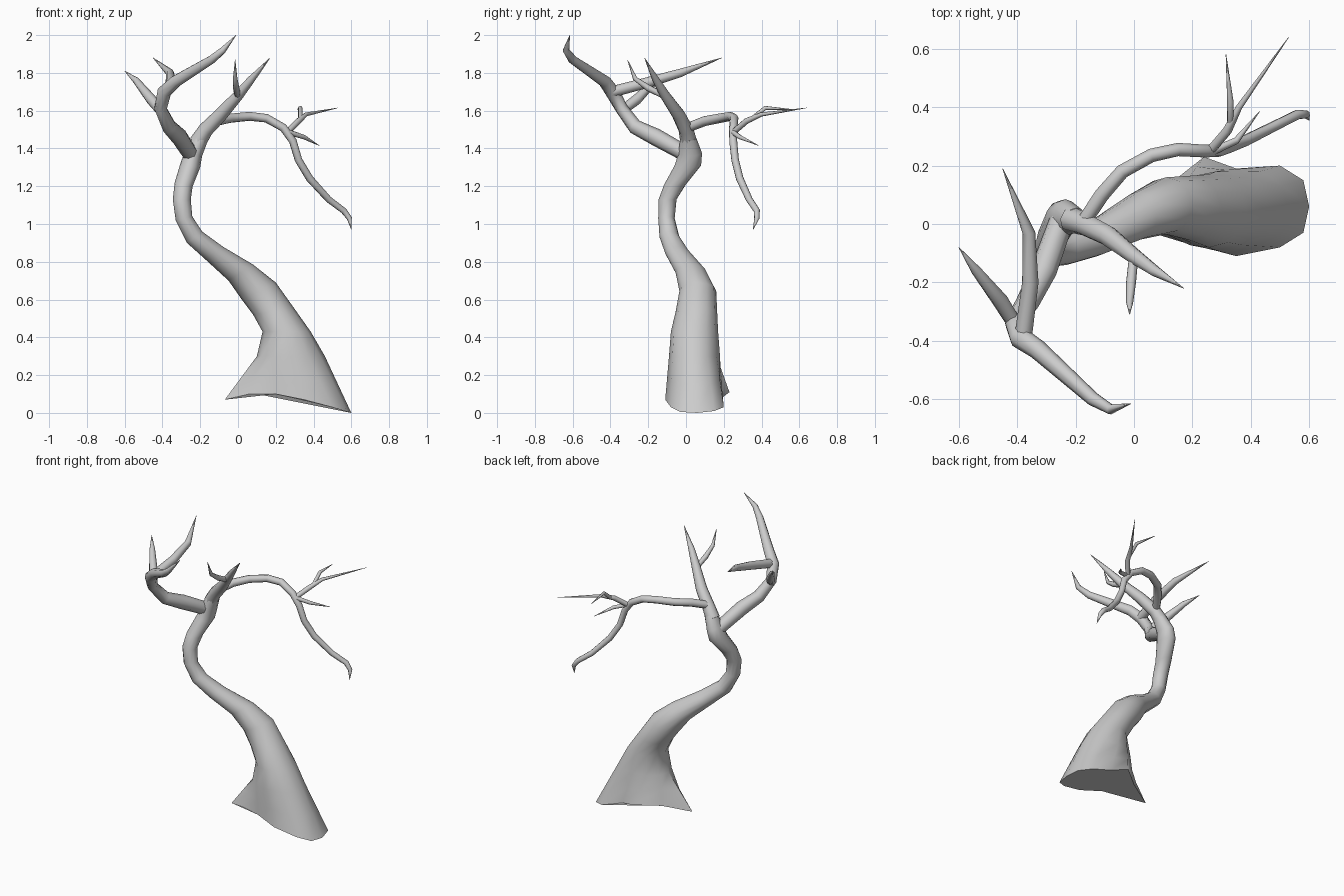
import bpy, bmesh, math
from mathutils import Vector

cube = bpy.data.objects.get("Cube")
if cube:
    bpy.data.objects.remove(cube, do_unlink=True)

bark = bpy.data.materials.new("grey_bark")
bark.use_nodes = True
grey = (0.6, 0.6, 0.6, 1)
bark.diffuse_color = grey
bark.node_tree.nodes["Principled BSDF"].inputs["Base Color"].default_value = grey


def loft(name, rings):
    """Skin a list of equal-sized rings and cap both ends."""
    bm = bmesh.new()
    loops = [[bm.verts.new(p) for p in ring] for ring in rings]
    n = len(loops[0])
    for a, b in zip(loops, loops[1:]):
        for i in range(n):
            j = (i + 1) % n
            bm.faces.new((a[i], a[j], b[j], b[i]))
    bm.faces.new(loops[0][::-1])
    bm.faces.new(loops[-1])
    bmesh.ops.remove_doubles(bm, verts=bm.verts, dist=0.0005)
    bmesh.ops.recalc_face_normals(bm, faces=bm.faces)
    mesh = bpy.data.meshes.new(name)
    bm.to_mesh(mesh)
    bm.free()
    mesh.materials.append(bark)
    obj = bpy.data.objects.new(name, mesh)
    bpy.context.collection.objects.link(obj)
    bpy.ops.object.select_all(action="DESELECT")
    obj.select_set(True)
    bpy.context.view_layer.objects.active = obj
    bpy.ops.object.shade_smooth_by_angle(angle=math.radians(60))


def branch(name, path, sides=8):
    """Tapered tube through (x, y, z, radius) points."""
    pts = [Vector(p[:3]) for p in path]
    last = len(pts) - 1
    side, rings = None, []
    for i, p in enumerate(pts):
        before = (p - pts[i - 1]).normalized() if i else Vector()
        after = (pts[i + 1] - p).normalized() if i < last else Vector()
        t = (before + after).normalized()
        side = side or t.orthogonal()
        side = (side - t * side.dot(t)).normalized()
        up = t.cross(side)
        r = max(path[i][3], 0.001)
        angles = [math.tau * k / sides for k in range(sides)]
        rings.append([p + (side * math.cos(a) + up * math.sin(a)) * r for a in angles])
    loft(name, rings)


def oval(xl, zl, xr, zr, y0, y1):
    """Trunk ring between a left and a right edge point, with a y range."""
    ring = []
    for k in range(12):
        c, s = math.cos(math.tau * k / 12), math.sin(math.tau * k / 12)
        ring.append(((xl + xr + (xr - xl) * c) / 2, (y0 + y1 + (y1 - y0) * s) / 2,
                     (zl + zr + (zr - zl) * c) / 2))
    return ring


# Trunk: flared root outline, then ovals that lean and curl upwards
root = [(.6, .06, 0), (.58, .15, .01), (.5, .2, .03), (.35, .19, .08),
        (.24, .23, .11), (.1, .12, .1), (-.07, .03, .07), (.06, -.03, .1),
        (.2, -.07, .1), (.35, -.11, .07), (.5, -.08, .03), (.58, -.03, .005)]
flare = oval(.1, .3, .46, .3, -.09, .18)
low = [Vector(a).lerp(Vector(b), .5) for a, b in zip(root, flare)]
loft("trunk", [root, low, flare,
               oval(.13, .43, .385, .43, -.08, .17),
               oval(.08, .52, .3, .55, -.055, .165),
               oval(.02, .6, .2, .69, -.035, .16),
               oval(-.05, .7, .08, .785, -.055, .11),
               oval(-.17, .81, -.08, .88, -.11, .02),
               oval(-.27, .9, -.19, .96, -.14, -.035),
               oval(-.33, 1.02, -.242, 1.04, -.147, -.06),
               oval(-.345, 1.13, -.25, 1.13, -.145, -.05),
               oval(-.335, 1.22, -.24, 1.2, -.115, 0),
               oval(-.305, 1.32, -.2, 1.3, -.06, .08),
               oval(-.28, 1.39, -.19, 1.36, -.04, .085),
               oval(-.235, 1.47, -.16, 1.44, -.03, .055)])

# Leader and its twig
branch("leader_branch", [(-.215, .015, 1.43, .045), (-.17, 0, 1.5, .04), (-.09, -.04, 1.58, .036),
                         (0, -.11, 1.68, .028), (.07, -.16, 1.765, .02), (.17, -.22, 1.88, 0)])
branch("leader_twig", [(0, -.1, 1.67, .016), (-.01, -.2, 1.72, .017),
                       (-.015, -.27, 1.77, .012), (-.015, -.31, 1.87, 0)])

# Front limb with two forks
branch("front_limb", [(-.245, .02, 1.36, .042), (-.31, -.16, 1.46, .046), (-.365, -.27, 1.515, .04),
                      (-.41, -.34, 1.61, .034), (-.39, -.39, 1.7, .038), (-.33, -.43, 1.755, .034),
                      (-.14, -.6, 1.87, .024), (-.08, -.635, 1.92, .018), (-.01, -.615, 2, 0)])
branch("front_limb_back_fork", [(-.38, -.39, 1.7, .03), (-.355, -.2, 1.75, .028),
                                (-.36, -.03, 1.8, .022), (-.45, .19, 1.88, 0)])
branch("front_limb_side_fork", [(-.41, -.34, 1.6, .026), (-.46, -.26, 1.66, .028),
                                (-.54, -.16, 1.76, .018), (-.6, -.08, 1.81, 0)])

# Long drooping limb with its twigs
branch("drooping_limb", [(-.17, .01, 1.51, .025), (-.11, .1, 1.545, .026), (-.04, .18, 1.56, .025),
                         (.06, .235, 1.57, .024), (.15, .255, 1.56, .023), (.24, .25, 1.51, .022),
                         (.29, .25, 1.44, .021), (.32, .26, 1.34, .02), (.38, .285, 1.24, .02),
                         (.48, .335, 1.13, .018), (.56, .375, 1.07, .017),
                         (.59, .375, 1.03, .014), (.6, .355, .97, 0)])
branch("long_twig", [(.26, .25, 1.485, .016), (.32, .32, 1.545, .016),
                     (.36, .4, 1.58, .011), (.53, .64, 1.615, 0)])
branch("hooked_twig", [(.33, .34, 1.55, .012), (.33, .42, 1.615, .011), (.315, .58, 1.605, 0)])
branch("short_twig", [(.27, .25, 1.485, .014), (.35, .285, 1.46, .012), (.43, .385, 1.415, 0)])
